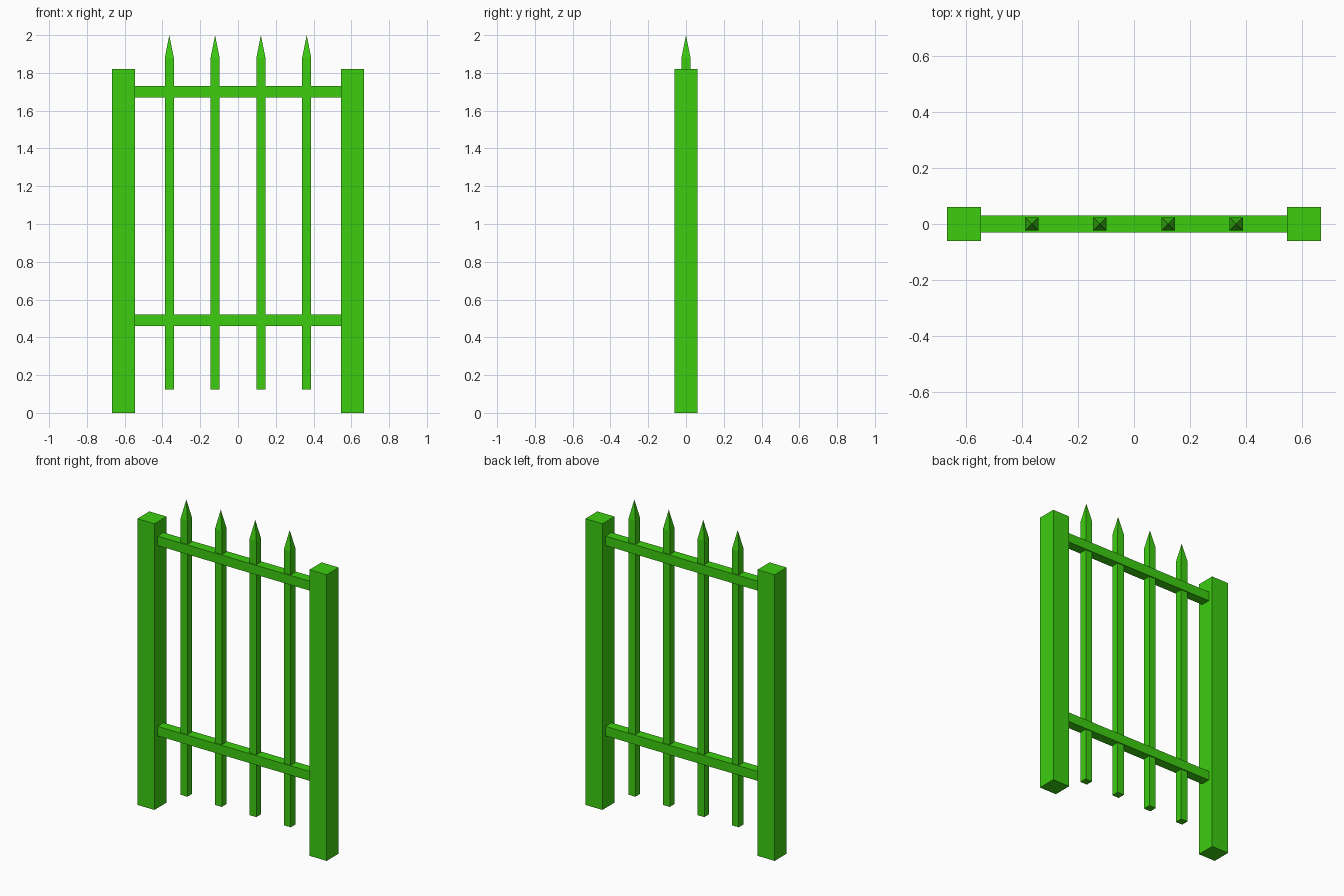
import bpy
import bmesh
from mathutils import Matrix, Vector

default = bpy.data.objects.get("Cube")
if default:
    bpy.data.objects.remove(default, do_unlink=True)

# Single green paint
GREEN = (0.045, 0.61, 0.005, 1)
paint = bpy.data.materials.new("green_paint")
paint.use_nodes = True
paint.diffuse_color = GREEN
bsdf = next(n for n in paint.node_tree.nodes if n.type == "BSDF_PRINCIPLED")
bsdf.inputs["Base Color"].default_value = GREEN


def bar(name, x, width, depth, bottom, top, tip=None):
    """Upright box centred on y = 0, with an optional pyramid point on top."""
    bm = bmesh.new()
    size = Vector((width, depth, top - bottom))
    place = Matrix.Translation((x, 0, (bottom + top) / 2))
    bmesh.ops.create_cube(bm, size=1, matrix=place @ Matrix.Diagonal(size).to_4x4())
    if tip:
        cap = max(bm.faces, key=lambda f: f.calc_center_median().z)
        poked = bmesh.ops.poke(bm, faces=[cap])
        poked["verts"][0].co.z = tip
    mesh = bpy.data.meshes.new(name)
    bm.to_mesh(mesh)
    bm.free()
    mesh.materials.append(paint)
    obj = bpy.data.objects.new(name, mesh)
    bpy.context.collection.objects.link(obj)
    return obj


# Square end posts
for side, sign in (("left", 1), ("right", -1)):
    bar(f"{side}_post", sign * 0.606, 0.121, 0.121, 0, 1.82)

# Horizontal rails between the posts
for name, z in (("lower_rail", 0.49), ("upper_rail", 1.70)):
    bar(name, 0, 1.092, 0.061, z - 0.03, z + 0.03)

# Pointed pickets
for i in range(4):
    bar(f"picket_{i + 1}", (i - 1.5) * 0.2425, 0.048, 0.048, 0.125, 1.88, tip=2)
